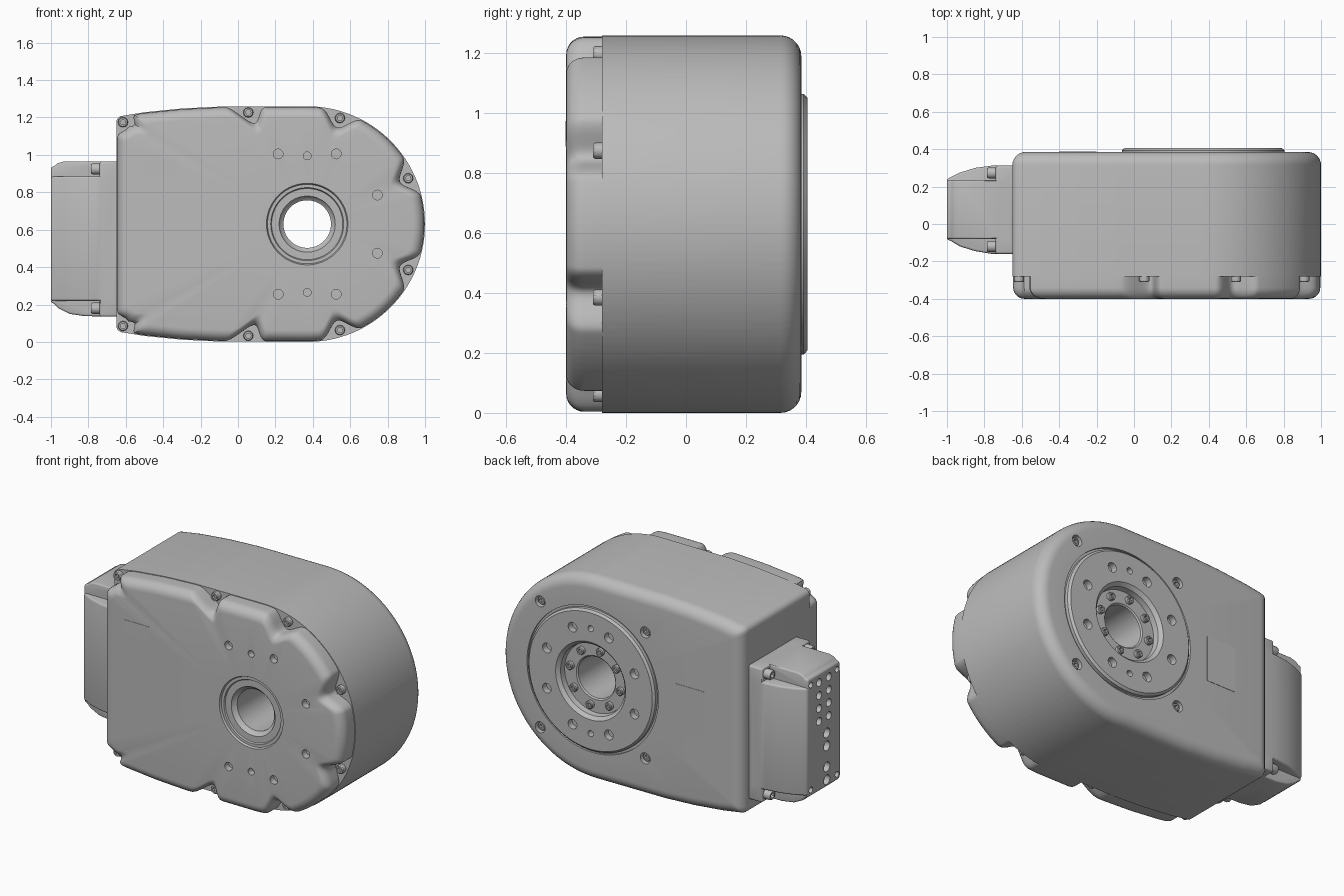
import bpy, bmesh, math
from math import cos, sin, pi, tau
from mathutils import Vector, Matrix

if "Cube" in bpy.data.objects:
    bpy.data.objects.remove(bpy.data.objects["Cube"], do_unlink=True)

grey = bpy.data.materials.new("satin grey")
grey.use_nodes = True
grey.diffuse_color = (0.5, 0.5, 0.5, 1)
grey.node_tree.nodes["Principled BSDF"].inputs["Base Color"].default_value = (0.5, 0.5, 0.5, 1)

CX, CZ = 0.37, 0.63      # output axis
BACK, FRONT, LEDGE = 0.385, -0.40, -0.28
RAYS = 480


def make(name, bm):
    bmesh.ops.recalc_face_normals(bm, faces=bm.faces)
    mesh = bpy.data.meshes.new(name)
    bm.to_mesh(mesh)
    bm.free()
    mesh.materials.append(grey)
    ob = bpy.data.objects.new(name, mesh)
    bpy.context.collection.objects.link(ob)
    return ob


def smooth(ob, angle=32):
    bpy.ops.object.select_all(action='DESELECT')
    ob.select_set(True)
    bpy.context.view_layer.objects.active = ob
    bpy.ops.object.shade_smooth_by_angle(angle=math.radians(angle))


def bake(ob):
    deps = bpy.context.evaluated_depsgraph_get()
    mesh = bpy.data.meshes.new_from_object(ob.evaluated_get(deps))
    ob.modifiers.clear()
    ob.data = mesh


def combine(ob, other, operation):
    mod = ob.modifiers.new(operation.title(), 'BOOLEAN')
    mod.operation, mod.solver, mod.object = operation, 'EXACT', other
    bake(ob)
    bpy.data.objects.remove(other, do_unlink=True)


def bevel(ob, width):
    mod = ob.modifiers.new("Bevel", 'BEVEL')
    mod.width, mod.segments, mod.limit_method = width, 3, 'ANGLE'
    bake(ob)


def along(pos, axis):
    """Matrix placing a local z axis along the given direction."""
    turn = Vector((0, 0, 1)).rotation_difference(Vector(axis)).to_matrix().to_4x4()
    return Matrix.Translation(pos) @ turn


def drill(name, holes, axis, depth):
    """One cutter holding a cylinder for each (x, y, z, radius)."""
    bm = bmesh.new()
    for x, y, z, r in holes:
        bmesh.ops.create_cone(bm, cap_ends=True, segments=20, radius1=r, radius2=r,
                              depth=2 * depth, matrix=along((x, y, z), axis))
    ob = make(name, bm)
    ob.hide_render = True
    return ob


def screw(name, pos, axis, r=0.027, height=0.03):
    """Round head with a hexagonal socket, standing on pos."""
    bm = bmesh.new()
    rings = [(r, 0, 12), (r, height * 0.8, 12), (r * 0.85, height, 12),
             (r * 0.55, height, 6), (r * 0.55, height * 0.4, 6)]
    loops = []
    for rad, h, sides in rings:
        pts = []
        for i in range(12):
            a = tau * i / 12
            k = cos(pi / 6) if sides == 6 and i % 2 else 1
            pts.append(bm.verts.new((rad * k * cos(a), rad * k * sin(a), h)))
        loops.append(pts)
    for a, b in zip(loops, loops[1:]):
        for i in range(12):
            j = (i + 1) % 12
            bm.faces.new((a[i], a[j], b[j], b[i]))
    bm.faces.new(loops[0])
    bm.faces.new(loops[-1])
    bm.transform(along(pos, axis))
    smooth(make(name, bm))


# Housing outline: straight end, gently bowed flanks, round nose
half = [(-0.65, 0.56), (-0.63, 0.577), (-0.5, 0.598), (-0.3, 0.618), (-0.1, 0.628)]
half = [(x - CX, z) for x, z in half]
half += [(0.63 * sin(pi * i / 64), 0.63 * cos(pi * i / 64)) for i in range(33)]
outline = half + [(x, -z) for x, z in reversed(half[:-1])]
planes = []
for (x1, z1), (x2, z2) in zip(outline, outline[1:] + outline[:1]):
    n = Vector((z1 - z2, x2 - x1)).normalized()
    planes.append((n, n.dot(Vector((x1, z1)))))
dirs = [Vector((cos(tau * i / RAYS), sin(tau * i / RAYS))) for i in range(RAYS)]


def reach(u, inset=0):
    return min((h - inset) / u.dot(n) for n, h in planes if u.dot(n) > 1e-4)


# Screw notches, (x, z, depth, half width), mirrored top to bottom
upper = [(-0.615, 0.545, 0.06, 0.10), (0.055, 0.597, 0.085, 0.11),
         (0.545, 0.567, 0.085, 0.12), (0.91, 0.245, 0.08, 0.12)]
notches = [(x, s * z, d, w) for x, z, d, w in upper for s in (1, -1)]
notch_depth = []
for u in dirs:
    p, total = u * reach(u), 0
    for x, z, d, w in notches:
        v = Vector((x - CX, z)).normalized()
        t = (p - v * reach(v)).length / w
        if t < 1:
            total = max(total, d * (0.5 + 0.5 * cos(pi * t)))
    notch_depth.append(total)


def circle(r, y):
    return [(CX + u.x * r, y, CZ + u.y * r) for u in dirs]


def wall(inset, y, notched=False):
    pts = []
    for u, d in zip(dirs, notch_depth):
        r = reach(u, inset + (d + 0.004 if notched else 0))
        pts.append((CX + u.x * r, y, CZ + u.y * r))
    return pts


# Gearbox: bore, output flange, housing and notched cover as one lofted ring
R, N = 0.07, 7
arc = [(1 - cos(pi / 2 * i / N), 1 - sin(pi / 2 * i / N)) for i in range(N + 1)]
rings = [circle(r, y) for r, y in (
    (0.127, 0.345), (0.135, 0.352), (0.215, 0.352), (0.22, 0.385), (0.24, 0.405),
    (0.422, 0.405), (0.435, 0.393), (0.435, 0.372), (0.45, 0.372), (0.45, BACK))]
rings += [wall(R * a, BACK - R * b) for a, b in reversed(arc)]
rings += [wall(0, LEDGE), wall(0, LEDGE, True)]
rings += [wall(0.06 * a, FRONT + 0.06 * b, True) for a, b in arc]
rings += [circle(r, y) for r, y in (
    (0.218, FRONT), (0.212, -0.388), (0.195, -0.388), (0.19, -0.38),
    (0.15, -0.38), (0.142, -0.365), (0.127, -0.355))]
bm = bmesh.new()
loops = [[bm.verts.new(p) for p in ring] for ring in rings]
for a, b in zip(loops, loops[1:] + loops[:1]):
    for i in range(RAYS):
        j = (i + 1) % RAYS
        bm.faces.new((a[i], a[j], b[j], b[i]))
gearbox = make("gearbox_housing", bm)

# Mounting holes in the cover, flange and rear face
eighths = [pi / 8 + k * pi / 4 for k in range(8)]
front_holes = [(CX + 0.406 * cos(a), FRONT, CZ + 0.406 * sin(a), 0.026)
               for a in eighths if abs(a - pi) > pi / 6]
front_holes += [(CX, FRONT, CZ + s * 0.365, 0.021) for s in (1, -1)]
flange_holes = [(CX + 0.325 * cos(a), 0.405, CZ + 0.325 * sin(a), 0.03) for a in eighths]
flange_holes += [(CX, 0.405, CZ + s * 0.325, 0.019) for s in (1, -1)]
rear = [(CX + sx * 0.36, CZ + sz * 0.39) for sx in (1, -1) for sz in (1, -1)]
combine(gearbox, drill("front_cutter", front_holes, (0, 1, 0), 0.04), 'DIFFERENCE')
combine(gearbox, drill("flange_cutter", flange_holes + [(x, BACK, z, 0.034) for x, z in rear],
                       (0, 1, 0), 0.04), 'DIFFERENCE')
smooth(gearbox)

# Screws: cover, rear face and output hub
for i, (x, z, d, w) in enumerate(notches):
    screw(f"cover_screw_{i}", (x, LEDGE, CZ + z), (0, -1, 0))
for i, (x, z) in enumerate(rear):
    screw(f"rear_screw_{i}", (x, 0.343, z), (0, 1, 0), 0.026)
for i in range(8):
    a = i * pi / 4 + 0.2
    screw(f"hub_screw_{i}", (CX + 0.175 * cos(a), 0.35, CZ + 0.175 * sin(a)), (0, 1, 0), 0.024, 0.025)


def extrude(name, pts, place, lo, hi):
    """Prism over a 2D profile; place(u, v, w) gives the 3D point."""
    bm = bmesh.new()
    a, b = [[bm.verts.new(place(u, v, w)) for u, v in pts] for w in (lo, hi)]
    bm.faces.new(a)
    bm.faces.new(b)
    for i in range(len(pts)):
        j = (i + 1) % len(pts)
        bm.faces.new((a[i], a[j], b[j], b[i]))
    return make(name, bm)


# Label plates
for name, y, x1, x2, z1, z2 in (("front_label", FRONT, -0.5, -0.33, 0.89, 0.975),
                                ("rear_label", BACK, -0.4, -0.2, 0.48, 0.76)):
    extrude(name, [(x1, z1), (x2, z1), (x2, z2), (x1, z2)], lambda u, v, w: (u, w, v),
            y - 0.002, y + 0.002)

# Connector block: cross-shaped body with open corners on a flange
side = [(-0.66, 0.135), (-0.82, 0.138), (-0.9, 0.15), (-0.96, 0.18), (-0.985, 0.205), (-1, 0.21),
        (-1, 0.935), (-0.98, 0.94), (-0.965, 0.955), (-0.93, 0.965), (-0.66, 0.965)]
plan = [(-0.66, -0.16), (-0.76, -0.16), (-0.85, -0.145), (-0.93, -0.12), (-0.98, -0.09), (-1, -0.085),
        (-1, 0.24), (-0.98, 0.25), (-0.93, 0.275), (-0.85, 0.3), (-0.76, 0.312), (-0.66, 0.312)]
base = [(-0.63, -0.16), (-0.74, -0.16), (-0.74, 0.312), (-0.63, 0.312)]
connector = extrude("connector_block", side, lambda u, v, w: (u, w, v), -0.08, 0.235)
across = extrude("connector_across", plan, lambda u, v, w: (u, v, w), 0.22, 0.885)
flange = extrude("connector_flange", base, lambda u, v, w: (u, v, w), 0.135, 0.965)
for part in (connector, across, flange):
    bevel(part, 0.012)
combine(connector, across, 'UNION')
combine(connector, flange, 'UNION')

# Sockets in the connector end
sockets = [(-1, y, 0.88 - 0.08 * i, 0.024) for y in (0.125, 0.03) for i in range(4)]
sockets += [(-1, 0.05, z, 0.03) for z in (0.54, 0.46, 0.33, 0.25)]
sockets += [(-1, y, z, 0.018) for y in (0.205, -0.05) for z in (0.245, 0.895)]
combine(connector, drill("socket_cutter", sockets, (1, 0, 0), 0.035), 'DIFFERENCE')
smooth(connector)
for i, (y, z) in enumerate((y, z) for y in (-0.12, 0.273) for z in (0.18, 0.925)):
    screw(f"connector_screw_{i}", (-0.74, y, z), (-1, 0, 0), 0.03, 0.045)
